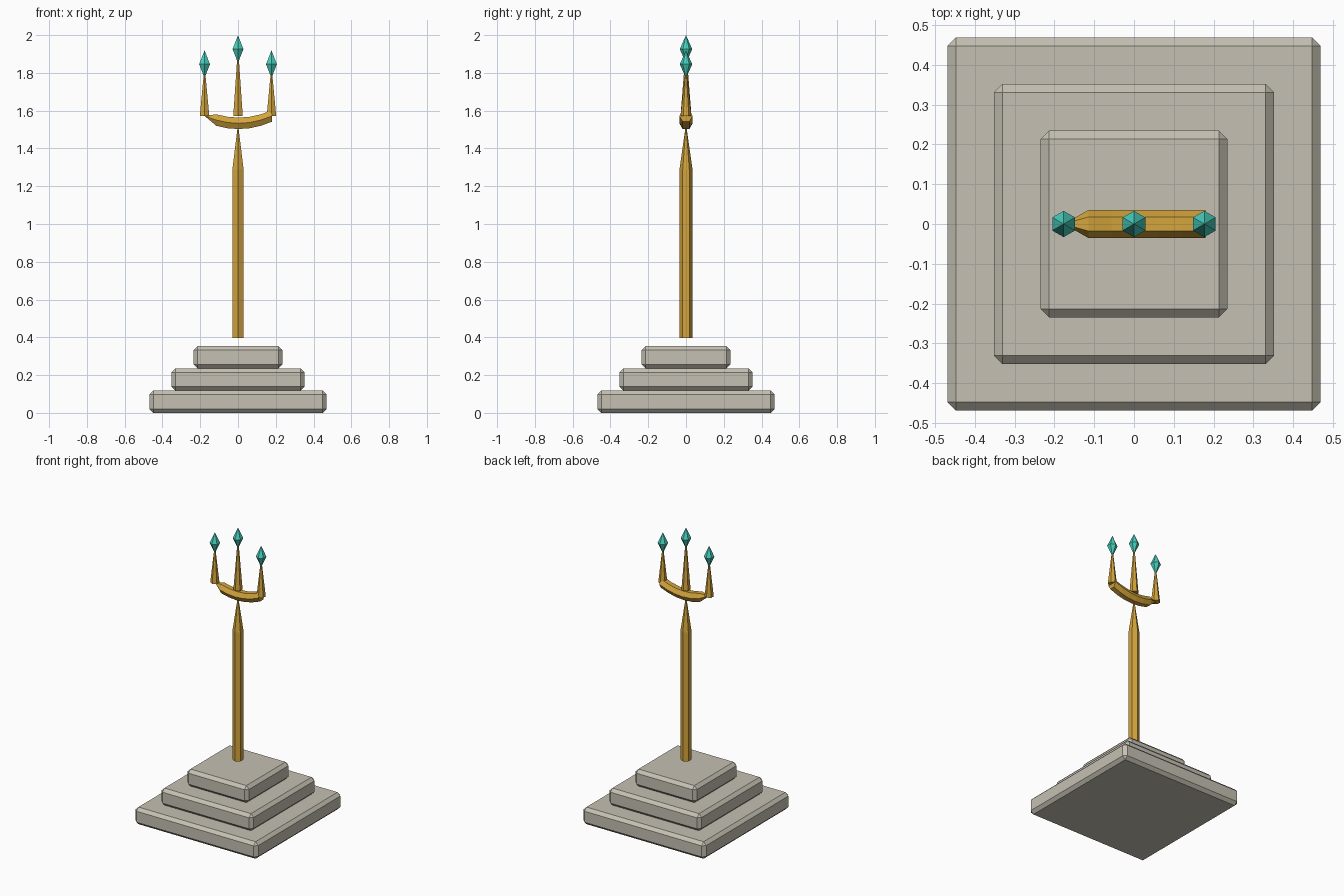
import bpy, bmesh
from math import sin, cos, pi

if "Cube" in bpy.data.objects:
    bpy.data.objects.remove(bpy.data.objects["Cube"])


def material(name, rgb):
    m = bpy.data.materials.new(name)
    m.diffuse_color = (*rgb, 1.0)
    m.use_nodes = True
    m.node_tree.nodes["Principled BSDF"].inputs["Base Color"].default_value = m.diffuse_color
    return m


STONE = material("stone", (0.56, 0.53, 0.45))
GOLD = material("gold", (0.65, 0.37, 0.045))
TEAL = material("teal_crystal", (0.065, 0.62, 0.50))


def finish(name, bm, mat):
    bmesh.ops.recalc_face_normals(bm, faces=bm.faces)
    me = bpy.data.meshes.new(name)
    bm.to_mesh(me)
    bm.free()
    me.materials.append(mat)
    ob = bpy.data.objects.new(name, me)
    bpy.context.collection.objects.link(ob)
    return ob


def loft(name, rings, mat):
    """Join rings of points; a ring of one point is a tip."""
    bm = bmesh.new()
    loops = [[bm.verts.new(p) for p in ring] for ring in rings]
    for a, b in zip(loops, loops[1:]):
        n = max(len(a), len(b))
        for i in range(n):
            j = (i + 1) % n
            if len(a) == 1:
                bm.faces.new((a[0], b[j], b[i]))
            elif len(b) == 1:
                bm.faces.new((a[i], a[j], b[0]))
            else:
                bm.faces.new((a[i], a[j], b[j], b[i]))
    for end in (loops[0], loops[-1]):
        if len(end) > 2:
            bm.faces.new(end)
    return finish(name, bm, mat)


def turned(name, x, profile, mat):
    """Six-sided upright solid from (radius, z) pairs, corners facing front and back."""
    rings = []
    for r, z in profile:
        if r == 0:
            rings.append([(x, 0, z)])
        else:
            rings.append([(x + r * sin(k * pi / 3), r * cos(k * pi / 3), z) for k in range(6)])
    return loft(name, rings, mat)


# Stepped base
STEP = 0.118
for i, half in enumerate((0.469, 0.352, 0.235)):
    bm = bmesh.new()
    bmesh.ops.create_cube(bm, size=1)
    for v in bm.verts:
        v.co = (v.co.x * 2 * half, v.co.y * 2 * half, (v.co.z + 0.5 + i) * STEP)
    bmesh.ops.bevel(bm, geom=bm.edges[:], offset=0.021, segments=1, affect='EDGES')
    finish(f"base_step_{i + 1}", bm, STONE)

# Shaft with pointed top
turned("shaft", 0, [(0.0345, 0.396), (0.0345, 1.288), (0, 1.53)], GOLD)

# Curved crossbar, its left end drawn to a point
R = 0.035
bar = [[(-0.177, 0, 1.572)]]
for i in range(1, 7):
    x = -0.177 + 0.059 * i
    z = 1.533 + 0.039 * (x / 0.177) ** 2
    bar.append([(x + 0.003, R * cos(k * pi / 3), z + R * sin(k * pi / 3)) for k in range(6)])
loft("crossbar", bar, GOLD)

# Prongs and crystal tips
for side, x, tip in (("left", -0.177, 1.92), ("centre", 0, 2.0), ("right", 0.177, 1.92)):
    turned(f"{side}_prong", x, [(0.029, 1.572), (0.006, tip - 0.135)], GOLD)
    turned(f"{side}_crystal", x, [(0, tip - 0.148), (0.033, tip - 0.074), (0, tip)], TEAL)
